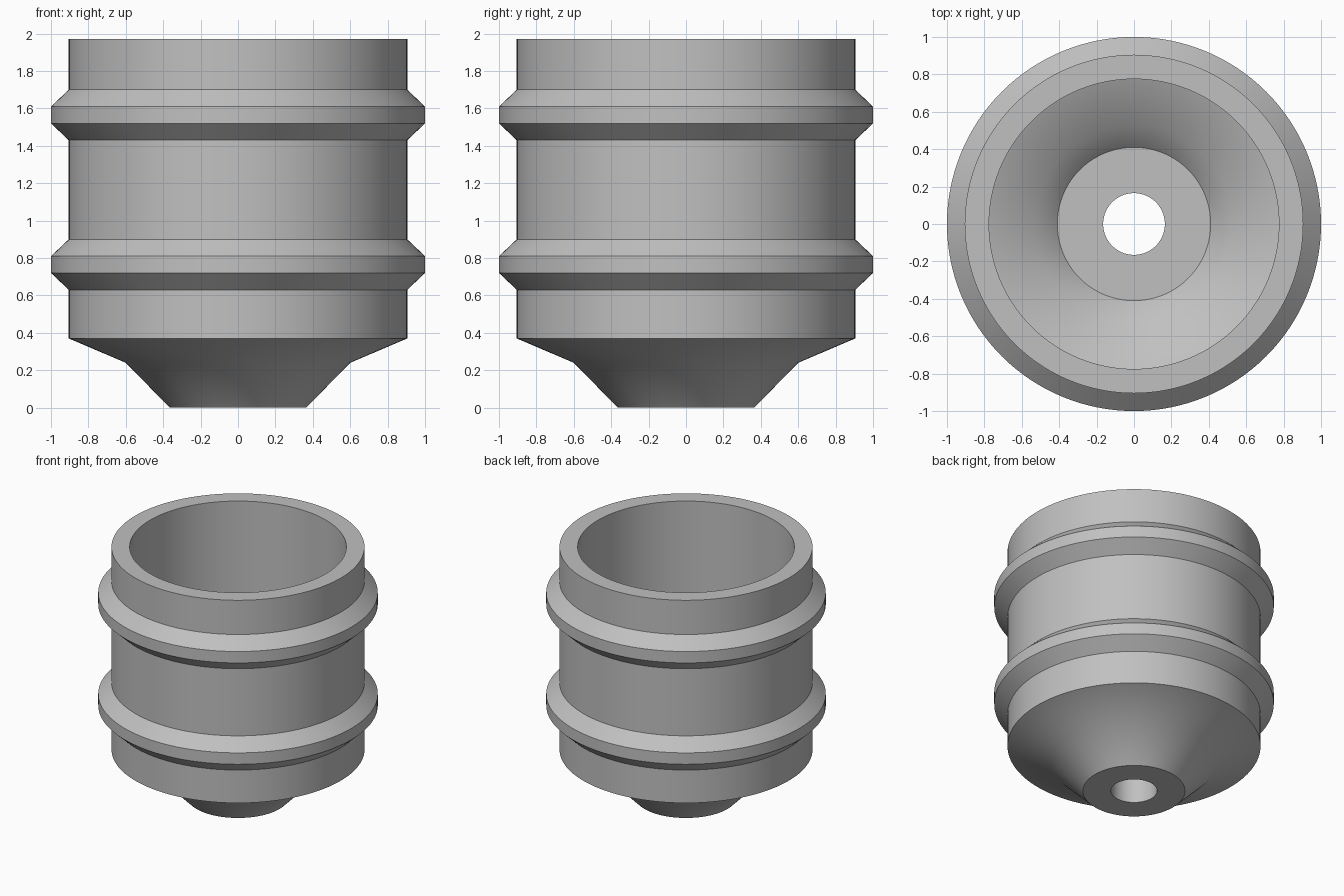
import bpy, bmesh, math

if "Cube" in bpy.data.objects:
    bpy.data.objects.remove(bpy.data.objects["Cube"])

SEGMENTS = 128

# Closed cross-section (radius, height), outside going up, then inside going down
base = [(0.165, 0), (0.365, 0), (0.6, 0.24), (0.905, 0.37)]


def rib(z):
    """Bevelled ring standing out from the wall, starting at height z."""
    return [(0.905, z), (1.0, z + 0.09), (1.0, z + 0.18), (0.905, z + 0.27)]


rim = [(0.905, 1.97), (0.775, 1.97)]
bowl = [(0.775, 0.456), (0.525, 0.35), (0.41, 0.232), (0.165, 0.232)]
profile = base + rib(0.63) + rib(1.43) + rim + bowl

# Hollow ribbed cup with a drain hole, turned around the z axis
bm = bmesh.new()
rings = []
for r, z in profile:
    rings.append([bm.verts.new((r * math.cos(2 * math.pi * i / SEGMENTS),
                                r * math.sin(2 * math.pi * i / SEGMENTS), z))
                  for i in range(SEGMENTS)])
for k, low in enumerate(rings):
    high = rings[(k + 1) % len(rings)]
    for i in range(SEGMENTS):
        j = (i + 1) % SEGMENTS
        bm.faces.new((low[i], low[j], high[j], high[i]))
bmesh.ops.recalc_face_normals(bm, faces=bm.faces[:])

mesh = bpy.data.meshes.new("ribbed_cup")
bm.to_mesh(mesh)
bm.free()
cup = bpy.data.objects.new("ribbed_cup", mesh)
bpy.context.collection.objects.link(cup)

# Plain grey finish
grey = bpy.data.materials.new("grey")
grey.diffuse_color = (0.53, 0.53, 0.53, 1)
grey.use_nodes = True
grey.node_tree.nodes["Principled BSDF"].inputs["Base Color"].default_value = grey.diffuse_color
mesh.materials.append(grey)

# Smooth round walls, crisp ridges
bpy.context.view_layer.objects.active = cup
cup.select_set(True)
bpy.ops.object.shade_smooth_by_angle(angle=math.radians(30))
